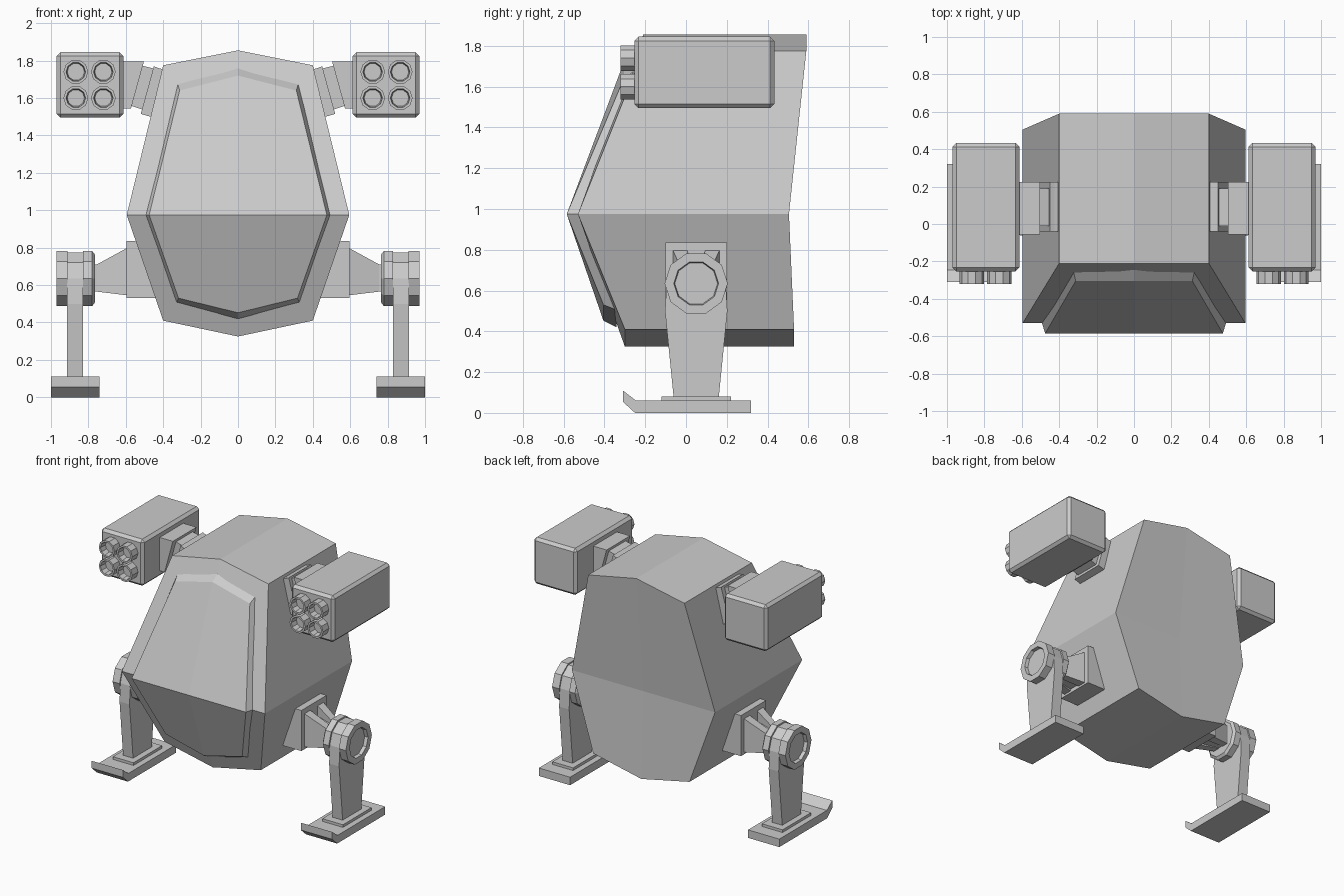
import bpy, bmesh
from math import cos, sin, pi, radians

if "Cube" in bpy.data.objects:
    bpy.data.objects.remove(bpy.data.objects["Cube"])


def make(name, verts, faces, mirror=False, bevel=0):
    me = bpy.data.meshes.new(name)
    bm = bmesh.new()
    vs = [bm.verts.new(v) for v in verts]
    for f in faces:
        bm.faces.new([vs[i] for i in f])
    bmesh.ops.recalc_face_normals(bm, faces=bm.faces)
    bm.to_mesh(me)
    bm.free()
    ob = bpy.data.objects.new(name, me)
    bpy.context.collection.objects.link(ob)
    if bevel:
        b = ob.modifiers.new("bevel", 'BEVEL')
        b.width, b.segments = bevel, 1
    if mirror:
        m = ob.modifiers.new("mirror", 'MIRROR')
        m.use_mirror_merge = False
    return ob


def loft(name, rings, caps=True, **kw):
    n = len(rings[0])
    verts = [v for r in rings for v in r]
    faces = [(k * n + i, k * n + (i + 1) % n, (k + 1) * n + (i + 1) % n, (k + 1) * n + i)
             for k in range(len(rings) - 1) for i in range(n)]
    if caps:
        faces += [tuple(range(n)), tuple(range(len(verts) - n, len(verts)))]
    return make(name, verts, faces, **kw)


def box(name, x, y, z, **kw):
    return loft(name, [[(a, y[0], z[0]), (a, y[1], z[0]), (a, y[1], z[1]), (a, y[0], z[1])]
                       for a in x], **kw)


def prism_y(name, xz, y0, y1, **kw):
    return loft(name, [[(x, y, z) for x, z in xz] for y in (y0, y1)], **kw)


def prism_x(name, yz, x0, x1, **kw):
    return loft(name, [[(x, y, z) for y, z in yz] for x in (x0, x1)], **kw)


def lathe(name, centre, axis, profile, n=10, start=0.0):
    # profile: (radius, position along axis)
    rings = []
    for r, t in profile:
        ring = []
        for i in range(n):
            a = start + 2 * pi * i / n
            u, w = r * cos(a), r * sin(a)
            ring.append((t, centre[0] + u, centre[1] + w) if axis == 'x'
                        else (centre[0] + u, t, centre[1] + w))
        rings.append(ring)
    return loft(name, rings, mirror=True)


def shell(name, levels):
    # levels: half outline (zt, a, z1, b, zm, c, z2, zb) and y at top / middle / bottom row
    verts, faces = [], []
    for (zt, a, z1, b, zm, c, z2, zb), (yt, ym, yb) in levels:
        verts += [(0, yt, zt), (a, yt, z1), (b, ym, zm), (c, yb, z2), (0, yb, zb),
                  (-c, yb, z2), (-b, ym, zm), (-a, yt, z1), (0, ym, zm)]
    for i in range(8):
        j = (i + 1) % 8
        faces.append((i, j, 9 + j, 9 + i))
    for o in (0, 9):
        faces += [tuple(o + i for i in q) for q in
                  ((0, 1, 2, 8), (2, 3, 4, 8), (4, 5, 6, 8), (6, 7, 0, 8))]
    return make(name, verts, faces)


# Faceted hull and raised front panel
outline = (1.855, .40, 1.775, .595, .975, .40, .41, .325)
shell("hull", [(outline, (-.21, -.53, -.30)), (outline, (.59, .505, .53))])
shell("front_panel", [((1.76, .325, 1.685, .492, .975, .33, .505, .42), (-.243, -.53, -.34)),
                      ((1.72, .312, 1.64, .475, .975, .318, .53, .452), (-.305, -.585, -.405))])

# Launcher pods with four open tubes each
box("launcher_pod", (.613, .97), (-.253, .433), (1.495, 1.845), mirror=True, bevel=.02)
for x in (.72, .867):
    for z in (1.6, 1.74):
        lathe("launch_tube", (x, z), 'y',
              [(.066, -.24), (.066, -.322), (.052, -.322), (.046, -.27)], n=10)

# Pod mounts following the hull slope
prism_y("pod_mount_plate", [(.39, 1.75), (.425, 1.76), (.45, 1.77), (.52, 1.515), (.468, 1.5), (.44, 1.5)],
        -.04, .225, mirror=True)
prism_y("pod_mount_neck", [(.44, 1.755), (.52, 1.775), (.575, 1.56), (.50, 1.535)],
        -.01, .19, mirror=True)
prism_y("pod_mount_block", [(.62, 1.795), (.503, 1.795), (.572, 1.545), (.62, 1.545)],
        -.055, .225, mirror=True)

# Hip plates, tapered cores and ribs
prism_y("hip_plate", [(.50, .835), (.597, .835), (.597, .53), (.42, .53)], -.10, .20, mirror=True)


def sect(x, y0, y1, z0, z1):
    return [(x, y0, z0), (x, y1, z0), (x, y1, z1), (x, y0, z1)]


loft("hip_core", [sect(.59, -.03, .13, .56, .72), sect(.775, -.01, .11, .57, .69)], mirror=True)
for s in (-1, 1):
    a, b = sorted((.05 + s * .115, .05 + s * .045))
    c, d = sorted((.05 + s * .075, .05 + s * .02))
    loft("hip_rib", [sect(.59, a, b, .545, .80), sect(.755, c, d, .565, .71),
                     sect(.775, c, d, .565, .71)], mirror=True)

# Knee hub discs, outer one with a recessed face
C = (.05, .635)
lathe("inner_hub", C, 'x', [(.135, .765), (.155, .78), (.155, .828)])
lathe("hub_axle", C, 'x', [(.12, .82), (.12, .92)])
lathe("outer_hub", C, 'x', [(.155, .912), (.155, .97), (.11, .97), (.105, .945)])

# Legs with rounded tops
arc = [(.05 + .145 * cos(radians(t)), .635 + .145 * sin(radians(t))) for t in range(0, 181, 36)]
prism_x("leg", [(.16, .07), (.203, .50)] + arc + [(-.103, .50), (-.06, .07)], .83, .913, mirror=True)

# Feet with upturned toes
box("ankle_plate", (.785, .957), (-.12, .22), (.05, .08), mirror=True)
prism_x("foot", [(-.31, .11), (-.31, .055), (-.25, 0), (.32, 0), (.32, .06), (-.245, .06)],
        .74, 1.0, mirror=True)
